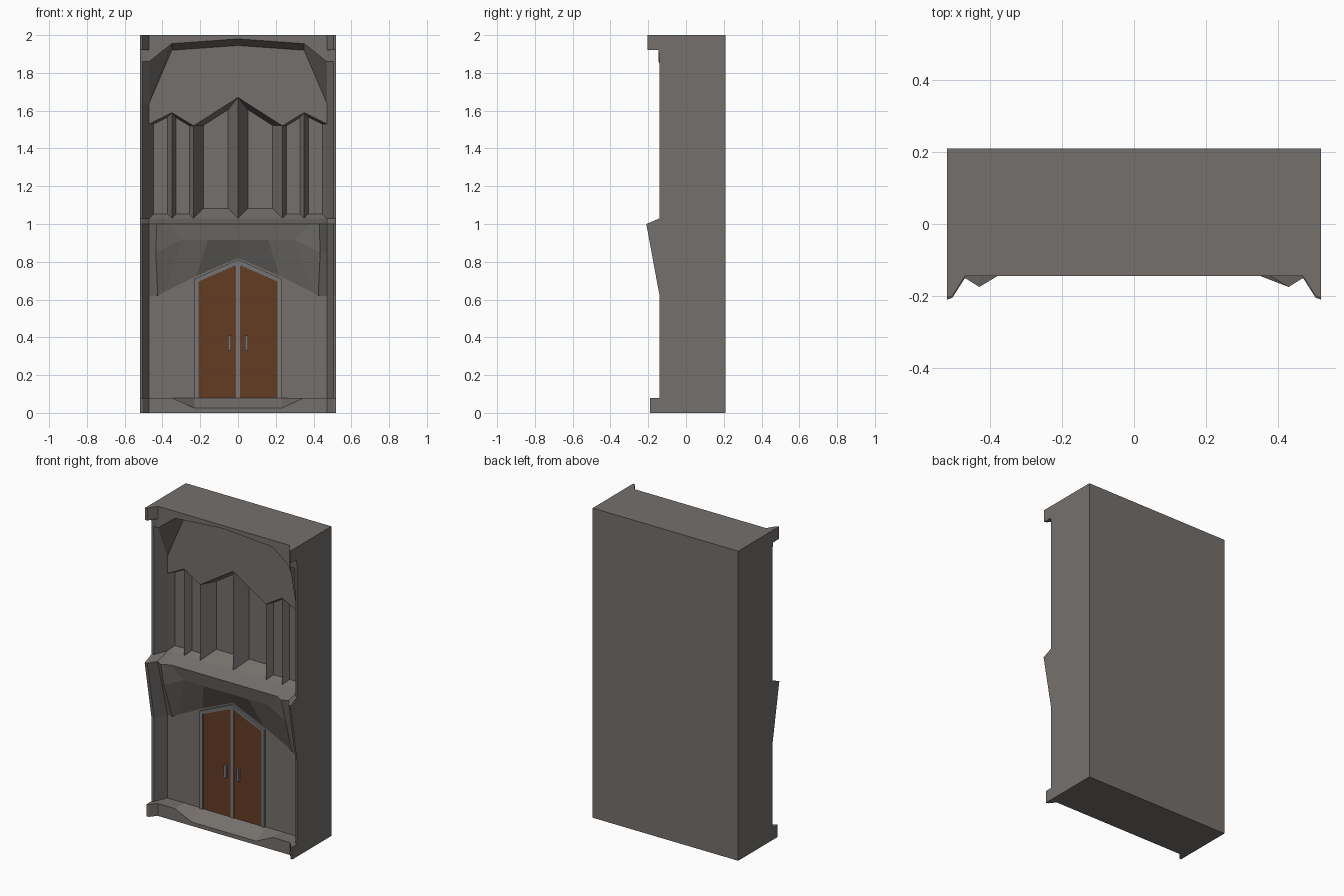
import bpy, bmesh

if "Cube" in bpy.data.objects:
    bpy.data.objects.remove(bpy.data.objects["Cube"])

def material(name, col):
    m = bpy.data.materials.new(name)
    m.diffuse_color = (*col, 1)
    m.use_nodes = True
    m.node_tree.nodes["Principled BSDF"].inputs["Base Color"].default_value = m.diffuse_color
    return m

STONE = material("stone", (0.175, 0.163, 0.152))
WOOD = material("door wood", (0.125, 0.045, 0.016))
METAL = material("grey trim", (0.19, 0.19, 0.195))
WALL, BACK = -0.05, 0.05          # recessed wall plane, front of rear block

def mesh(name, verts, faces, mat):
    bm = bmesh.new()
    vs = [bm.verts.new(v) for v in verts]
    for f in faces:
        bm.faces.new([vs[i] for i in f])
    bmesh.ops.recalc_face_normals(bm, faces=bm.faces)
    # open sheets must look towards the front
    if sum(f.normal.y * f.calc_area() for f in bm.faces) > 1e-4:
        bmesh.ops.reverse_faces(bm, faces=bm.faces)
    me = bpy.data.meshes.new(name)
    bm.to_mesh(me)
    bm.free()
    me.materials.append(mat)
    ob = bpy.data.objects.new(name, me)
    bpy.context.collection.objects.link(ob)
    return ob

def loft(name, rows, mat, ring=False, caps=False):
    n = len(rows[0])
    faces = [(r*n + i, r*n + (i+1) % n, (r+1)*n + (i+1) % n, (r+1)*n + i)
             for r in range(len(rows)-1) for i in range(n if ring else n-1)]
    if caps:
        faces += [tuple(range(n)), tuple(range((len(rows)-1)*n, len(rows)*n))]
    return mesh(name, [p for r in rows for p in r], faces, mat)

def full(half):
    """Mirror a row running from the right edge to the centre (x = 0)."""
    return half + [(-x, y, z) for x, y, z in reversed(half[:-1])]

def prism(name, outline, y0, y1, mat):
    return loft(name, [[(x, y, z) for x, z in outline] for y in (y0, y1)],
                mat, ring=True, caps=True)

# rear block
prism("rear_block", [(-.52, 0), (.52, 0), (.52, 2), (-.52, 2)], BACK, .21, STONE)

# corner posts with foot, middle flare and capital: (z, outer y, inner y)
post = [(0, -.19, -.14), (.08, -.19, -.14), (.08, -.14, WALL), (.62, -.14, WALL),
        (1.0, -.21, -.15), (1.03, -.14, WALL), (1.64, -.14, WALL),
        (1.86, -.14, -.14), (1.92, -.145, -.145), (1.92, -.205, -.145), (2, -.205, -.145)]
for s, side in ((-1, "left"), (1, "right")):
    loft("post_" + side, [[(s*.52, f, z), (s*.505, min(f+.005, g), z), (s*.47, g, z),
         (s*.47, BACK, z), (s*.52, BACK, z)] for z, f, g in post], STONE, ring=True, caps=True)

# plinth with a ramp in front of the door
px = [(.47, .08), (.35, .08), (.23, .025), (0, .025)]
loft("plinth", [full([(x, y, z if z is not None else h) for x, h in px])
     for y, z in ((BACK, 0), (-.145, 0), (-.145, None), (WALL, .08))], STONE)

# lower wall behind the door
mesh("lower_wall", [(-.47, WALL, .08), (.47, WALL, .08), (.47, WALL, 1.03), (-.47, WALL, 1.03)],
     [(0, 1, 2, 3)], STONE)

# upper wall above the zigzag line of the niches
zig = [(.47, 1.53), (.35, 1.59), (.235, 1.52), (0, 1.67)]
loft("upper_wall", [full([(x, WALL, z) for x, z in zig]),
                    full([(x, WALL, 1.99) for x, z in zig])], STONE)

# folded window niches between sharp fins: inset and depth per bay
for (xa, za), (xb, zb), inset, depth in zip(zig, zig[1:], (.023, .023, .052), (.045, .045, .09)):
    t = inset / (xa - xb)
    ztop = lambda k: za + (zb - za) * k - inset * .6
    for s, side in ((-1, "left"), (1, "right")):
        front = [(xa, 1.03), (xb, 1.03), (xb, zb), (xa, za)]
        back = [(xa-inset, 1.03+inset), (xb+inset, 1.03+inset),
                (xb+inset, ztop(1-t)), (xa-inset, ztop(t))]
        rows = [[(s*x, y, z) for x, z in loop]
                for y, loop in ((WALL, front), (WALL + depth, back))]
        mesh("niche_%s_%d" % (side, round(xa*100)), rows[0] + rows[1],
             [(i, (i+1) % 4, 4 + (i+1) % 4, 4+i) for i in range(4)] + [(4, 5, 6, 7)], STONE)

# top cornice with an arched soffit
cor = [(.47, 1.86, 1.64), (.35, 1.955, 1.92), (0, 1.98, 1.945)]
loft("cornice", [full([(x, BACK, 2) for x, a, b in cor]),
                 full([(x, -.145, 2) for x, a, b in cor]),
                 full([(x, -.145, a) for x, a, b in cor]),
                 full([(x, WALL, b) for x, a, b in cor])], STONE)

# ledge and folded vault over the door, with side ribs
edge = [(.47, -.15, 1), (.43, -.175, 1), (.38, -.145, 1), (.16, -.145, 1), (0, -.145, 1)]
fold = [(.47, -.11, .85), (.435, -.135, .85), (.30, -.125, .915), (.16, -.125, .915), (0, -.125, .915)]
arch = [(.47, WALL, .62), (.425, -.06, .62), (.39, WALL, .64), (.22, WALL, .725), (0, WALL, .82)]
loft("door_canopy", [full([(x, WALL, 1.03) for x, y, z in edge]),
                     full(edge), full(fold), full(arch)], STONE)

# pointed door frame, bevelled towards the leaves
outer = [(.23, .08), (.23, .71), (0, .812), (-.23, .71), (-.23, .08)]
inner = [(.21, .08), (.21, .695), (0, .785), (-.21, .695), (-.21, .08)]
loft("door_frame", [[(x, y, z) for x, z in loop] for y, loop in
     ((WALL, outer), (-.062, outer), (-.06, inner), (WALL, inner))], METAL)
prism("door_mullion", [(-.01, .08), (.01, .08), (.01, .785), (-.01, .785)], WALL, -.06, METAL)

# door leaves and handles
for s, side in ((-1, "left"), (1, "right")):
    prism("door_leaf_" + side, [(s*.01, .08), (s*.21, .08), (s*.21, .695), (s*.01, .78)],
          WALL, -.054, WOOD)
    prism("handle_" + side, [(s*.037, .33), (s*.053, .33), (s*.053, .41), (s*.037, .41)],
          WALL, -.07, METAL)
